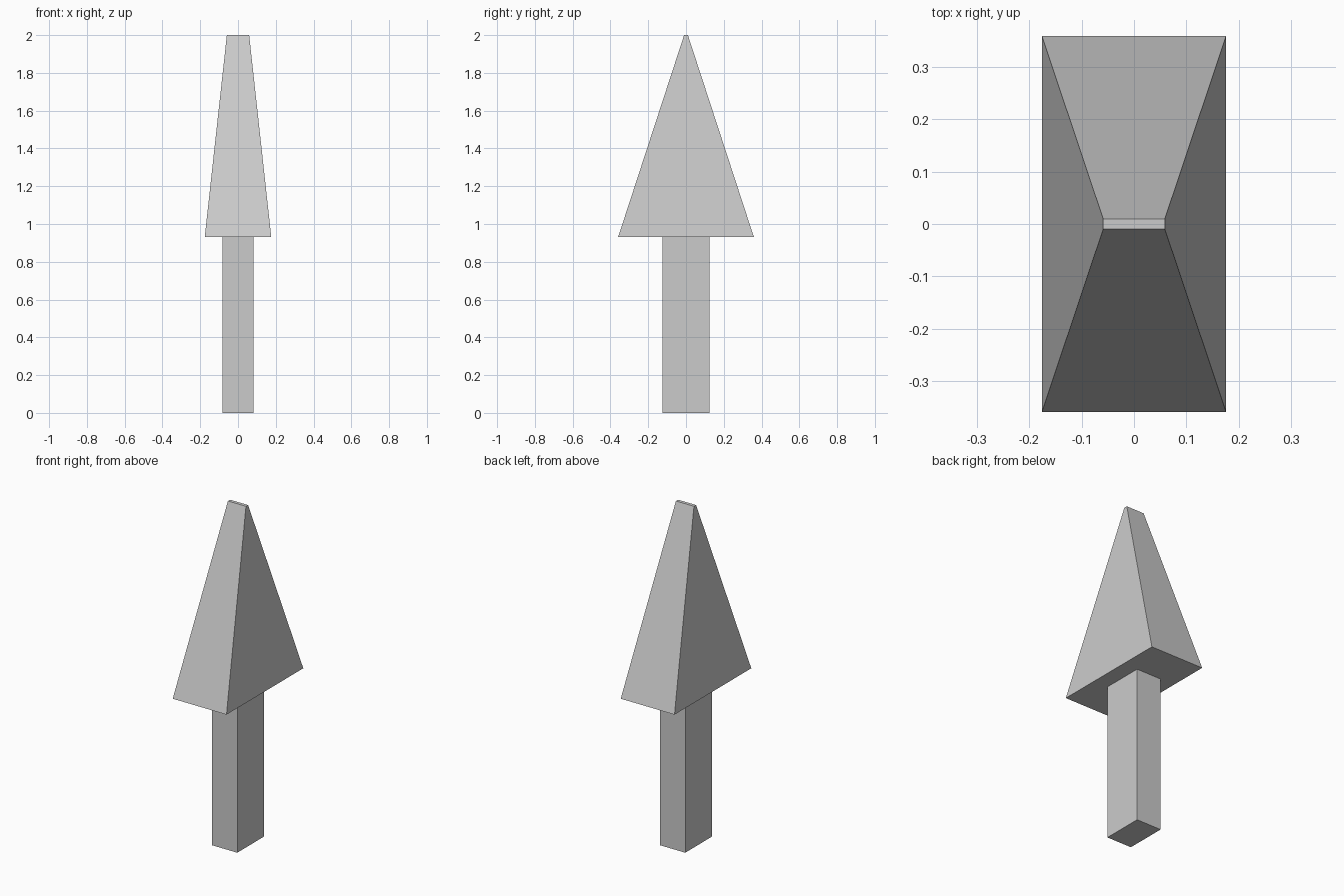
import bpy
import bmesh

if "Cube" in bpy.data.objects:
    bpy.data.objects.remove(bpy.data.objects["Cube"])


def tapered_block(name, z0, half0, z1, half1):
    """Rectangular block whose x/y half sizes change from bottom to top."""
    bm = bmesh.new()
    bmesh.ops.create_cube(bm, size=2)
    for v in bm.verts:
        z, (hx, hy) = (z1, half1) if v.co.z > 0 else (z0, half0)
        v.co = (v.co.x * hx, v.co.y * hy, z)
    mesh = bpy.data.meshes.new(name)
    bm.to_mesh(mesh)
    bm.free()
    obj = bpy.data.objects.new(name, mesh)
    bpy.context.collection.objects.link(obj)
    return obj


HEAD_Z = 0.932

# Straight rectangular post
tapered_block("shaft", 0, (0.082, 0.124), HEAD_Z, (0.082, 0.124))

# Tapered head with a narrow flat tip
tapered_block("head", HEAD_Z, (0.176, 0.359), 2.0, (0.059, 0.01))
